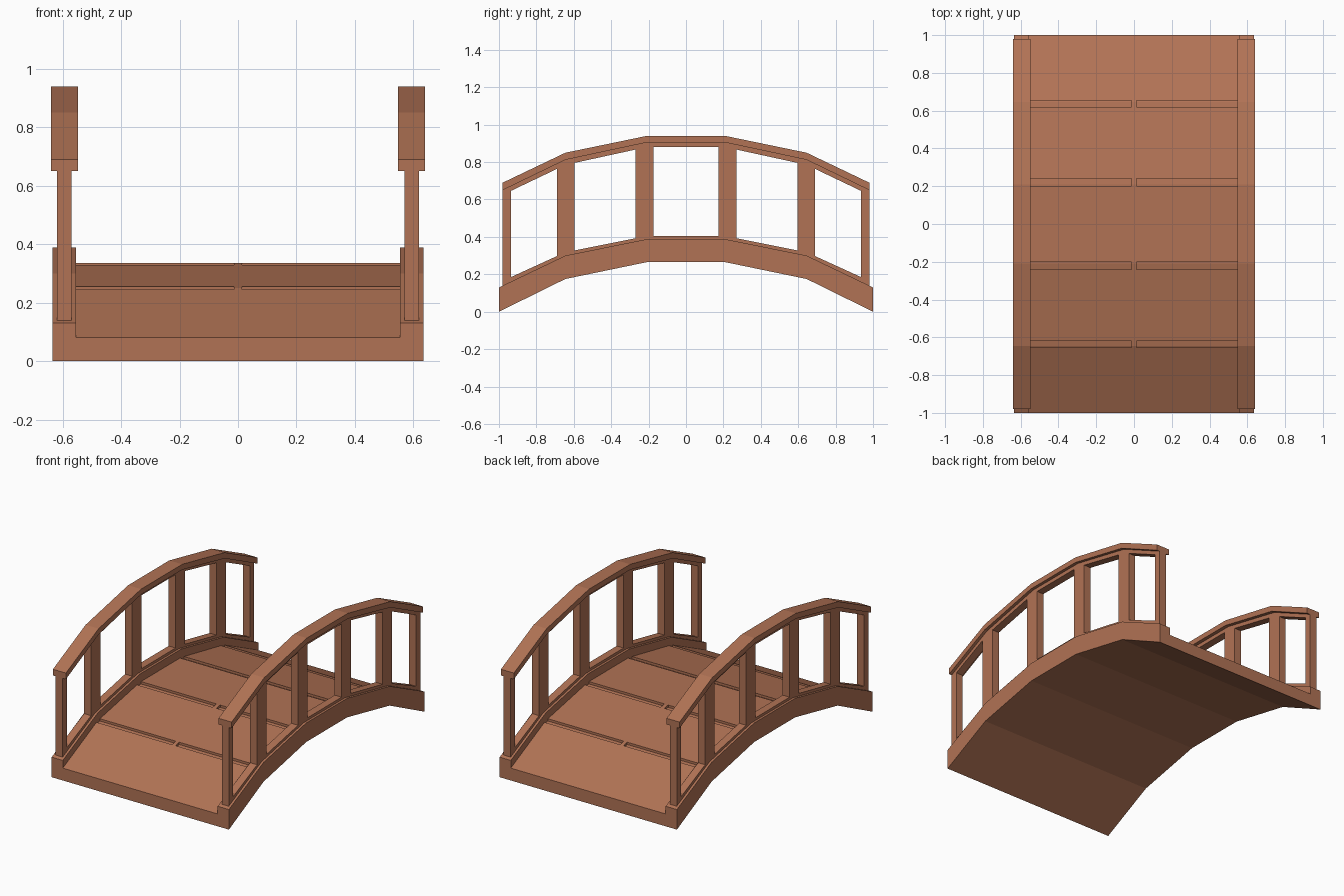
import bpy, bmesh

if "Cube" in bpy.data.objects:
    bpy.data.objects.remove(bpy.data.objects["Cube"])

wood = bpy.data.materials.new("wood")
wood.diffuse_color = (0.44, 0.17, 0.09, 1)
wood.use_nodes = True
wood.node_tree.nodes["Principled BSDF"].inputs["Base Color"].default_value = wood.diffuse_color

# Half-span arch stations: y positions of the kinks and heights of each arched line
KNEE, CREST = 0.645, 0.21


def arch(end_y, end_z, knee_z, crest_z):
    """Five-facet symmetric arch as (y, z) points."""
    half = [(end_y, end_z), (KNEE, knee_z), (CREST, crest_z)]
    return [(-y, z) for y, z in half] + half[::-1]


def height(path, y):
    for (y0, z0), (y1, z1) in zip(path, path[1:]):
        if y0 <= y <= y1:
            return z0 + (z1 - z0) * (y - y0) / (y1 - y0)
    return path[0][1] if y < 0 else path[-1][1]


def section(path, y0, y1):
    """Part of an arch between y0 and y1, keeping the kinks."""
    mid = [p for p in path if y0 < p[0] < y1]
    return [(y0, height(path, y0))] + mid + [(y1, height(path, y1))]


def prism(name, outline, x0, x1):
    """Extrude a closed (y, z) outline from x0 to x1."""
    bm = bmesh.new()
    a = [bm.verts.new((x0, y, z)) for y, z in outline]
    b = [bm.verts.new((x1, y, z)) for y, z in outline]
    bm.faces.new(a)
    bm.faces.new(b[::-1])
    n = len(outline)
    for i in range(n):
        j = (i + 1) % n
        bm.faces.new((a[i], b[i], b[j], a[j]))
    bmesh.ops.recalc_face_normals(bm, faces=bm.faces)
    mesh = bpy.data.meshes.new(name)
    bm.to_mesh(mesh)
    bm.free()
    mesh.materials.append(wood)
    obj = bpy.data.objects.new(name, mesh)
    bpy.context.collection.objects.link(obj)
    return obj


def band(name, low, high, x0, x1):
    return prism(name, low + high[::-1], x0, x1)


underside = arch(1.0, 0.0, 0.175, 0.265)
deck_top = arch(1.0, 0.08, 0.25, 0.335)
beam_top = arch(1.0, 0.13, 0.30, 0.388)
low_rail = arch(0.98, 0.165, 0.318, 0.405)
rail_base = arch(0.98, 0.625, 0.785, 0.88)
rail_low = arch(0.98, 0.65, 0.812, 0.905)
rail_top = arch(0.98, 0.69, 0.85, 0.94)

# Deck: planks separated by shallow grooves at each kink
grooves = [(-0.655, -0.62), (-0.24, -0.20), (0.20, 0.24), (0.62, 0.655)]
surface, start = [], -1.0
for g0, g1 in grooves:
    surface += section(deck_top, start, g0)
    surface += [(y, z - 0.015) for y, z in section(deck_top, g0, g1)]
    start = g1
surface += section(deck_top, start, 1.0)
band("deck", underside, surface, -0.555, 0.555)

# Small pegs bridging the grooves
for i, (g0, g1) in enumerate(grooves):
    top = section(deck_top, g0, g1)
    band(f"deck_peg_{i}", [(y, z - 0.02) for y, z in top], top, -0.013, 0.013)

# Sides: beam, lower rail, posts, upper rail and handrail
posts = [(-0.98, -0.935), (-0.69, -0.595), (-0.27, -0.175),
         (0.175, 0.27), (0.595, 0.69), (0.935, 0.98)]
for side, s in (("left", -1), ("right", 1)):
    band(f"{side}_beam", underside, beam_top, s * 0.555, s * 0.635)
    band(f"{side}_lower_rail", section(beam_top, -0.98, 0.98), low_rail,
         s * 0.57, s * 0.62)
    band(f"{side}_upper_rail", rail_base, rail_low, s * 0.57, s * 0.62)
    band(f"{side}_handrail", rail_low, rail_top, s * 0.547, s * 0.64)
    for i, (y0, y1) in enumerate(posts):
        band(f"{side}_post_{i}", section(low_rail, y0, y1),
             section(rail_base, y0, y1), s * 0.57, s * 0.62)
